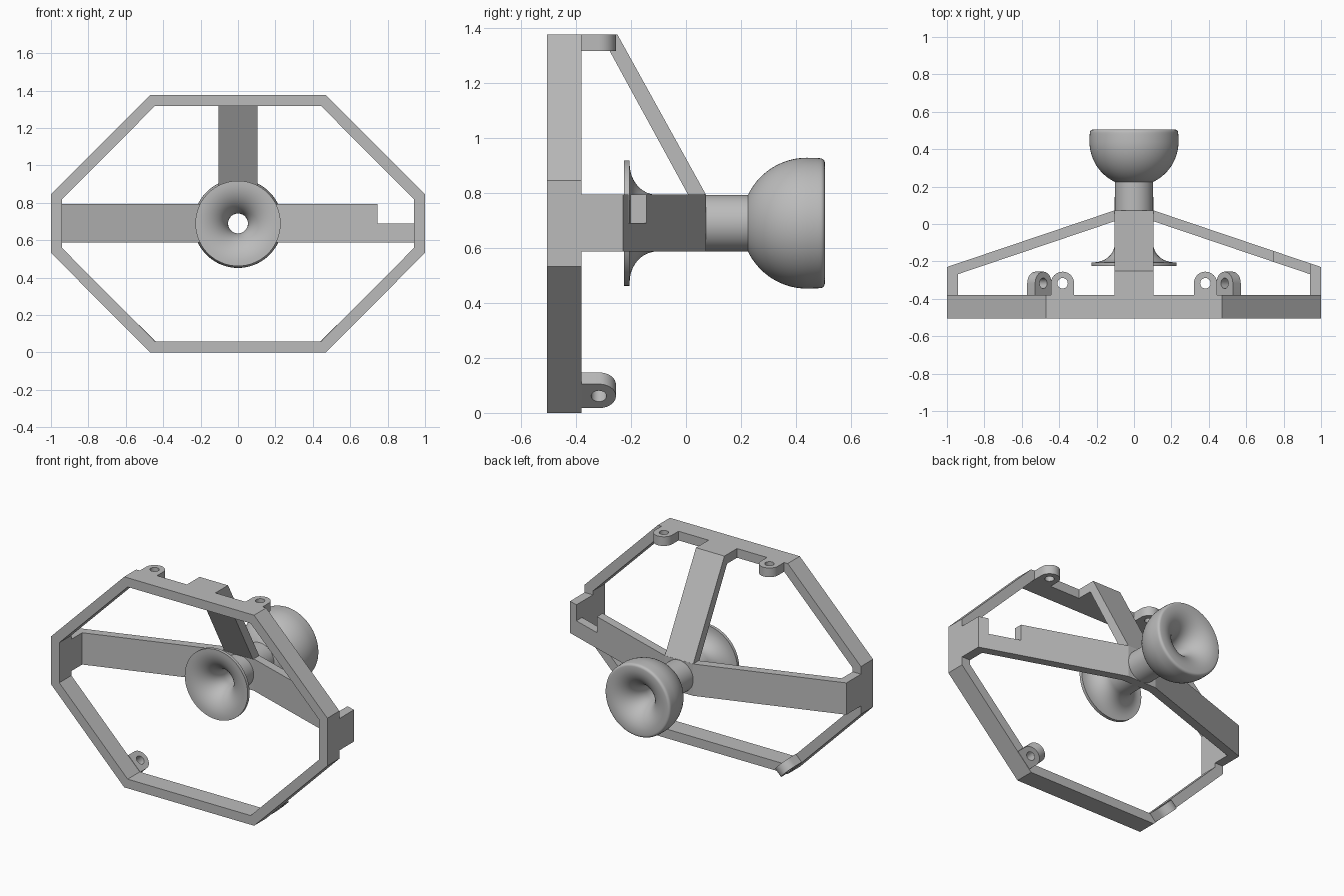
import bpy, bmesh, math
from mathutils import Vector

if "Cube" in bpy.data.objects:
    bpy.data.objects.remove(bpy.data.objects["Cube"])

grey = bpy.data.materials.new("plain grey")
grey.diffuse_color = (0.5, 0.5, 0.5, 1)
grey.use_nodes = True
grey.node_tree.nodes["Principled BSDF"].inputs["Base Color"].default_value = grey.diffuse_color
X, Y, Z = Vector((1, 0, 0)), Vector((0, 1, 0)), Vector((0, 0, 1))
AXIS_Z = 0.69          # height of the horn axis
BORE, TUBE = 0.053, 0.103


def finish(name, bm):
    bmesh.ops.recalc_face_normals(bm, faces=bm.faces)
    mesh = bpy.data.meshes.new(name)
    bm.to_mesh(mesh)
    bm.free()
    mesh.materials.append(grey)
    ob = bpy.data.objects.new(name, mesh)
    bpy.context.collection.objects.link(ob)
    return ob


def smooth(ob, degrees=35):
    bpy.ops.object.select_all(action='DESELECT')
    ob.select_set(True)
    bpy.context.view_layer.objects.active = ob
    bpy.ops.object.shade_smooth_by_angle(angle=math.radians(degrees))


def prism(name, loops, origin, u, v, w):
    """Extrude an outline (first loop) with holes (other loops) along w."""
    bm = bmesh.new()
    edges = []
    for loop in loops:
        vs = [bm.verts.new(origin + u * a + v * b) for a, b in loop]
        edges += [bm.edges.new((vs[i - 1], vs[i])) for i in range(len(vs))]
    bmesh.ops.triangle_fill(bm, use_beauty=True, use_dissolve=False, edges=edges)
    ext = bmesh.ops.extrude_face_region(bm, geom=bm.faces[:], use_keep_orig=True)
    bmesh.ops.translate(bm, vec=w, verts=[g for g in ext['geom'] if isinstance(g, bmesh.types.BMVert)])
    return finish(name, bm)


def arc(cx, cy, rx, ry, a0, a1, n):
    angles = [math.radians(a0 + (a1 - a0) * i / n) for i in range(n + 1)]
    return [(cx + rx * math.cos(a), cy + ry * math.sin(a)) for a in angles]


def lathe(name, profile, steps=64):
    """Spin a closed (radius, y) profile around the horn axis."""
    bm = bmesh.new()
    rings = []
    for k in range(steps):
        a = 2 * math.pi * k / steps
        rings.append([bm.verts.new((r * math.cos(a), y, AXIS_Z + r * math.sin(a))) for r, y in profile])
    for k in range(steps):
        p, q = rings[k - 1], rings[k]
        for i in range(len(profile)):
            bm.faces.new((p[i - 1], p[i], q[i], q[i - 1]))
    ob = finish(name, bm)
    smooth(ob)
    return ob


def cut(ob, cutter):
    mod = ob.modifiers.new("cut", 'BOOLEAN')
    mod.operation, mod.solver, mod.object = 'DIFFERENCE', 'EXACT', cutter
    cutter.hide_render = True
    cutter.hide_set(True)


def octagon(x, xc, z0, z1, z2, z3):
    return [(-xc, z0), (xc, z0), (x, z1), (x, z2), (xc, z3), (-xc, z3), (-x, z2), (-x, z1)]


# Octagonal frame
prism("frame", [octagon(1, 0.47, 0, 0.533, 0.845, 1.377),
                octagon(0.94, 0.445, 0.06, 0.558, 0.82, 1.317)],
      Vector((0, -0.505, 0)), X, Z, Y * 0.125)

# Swept side arms with end walls
back = [(-1, -0.38), (-1, -0.23), (-TUBE, 0.073), (TUBE, 0.073), (1, -0.23), (1, -0.38)]
inner = [(0.94, -0.38), (0.94, -0.268), (TUBE, 0.015), (-TUBE, 0.015), (-0.94, -0.268), (-0.94, -0.38)]
arms = prism("side_arms", [back + inner], Vector((0, 0, 0.587)), X, Y, Z * 0.208)

# Notch in one arm, and the bore through the centre
notch = prism("notch_cutter", [[(0.745, -0.34), (0.94, -0.34), (0.94, 0), (0.745, 0)]],
              Vector((0, 0, 0.69)), X, Y, Z * 0.2)
bore = prism("bore_cutter", [arc(0, 0, 0.085, 0.085, 0, 354.375, 63)],
             Vector((0, -0.1, AXIS_Z)), X, Z, Y * 0.3)
cut(arms, notch)
cut(arms, bore)

# Slanted top strut
prism("top_strut", [[(-0.38, 1.317), (-0.38, 1.377), (-0.25, 1.377), (0.073, 0.793),
                     (0.008, 0.793), (-0.278, 1.317)]],
      Vector((-TUBE, 0, 0)), Y, Z, X * (2 * TUBE))

# Mounting lugs: round-ended tabs with a hole
tab = [(0.062, 0)] + arc(0, 0.063, 0.062, 0.062, 0, 180, 20) + [(-0.062, 0)]
hole = arc(0, 0.063, 0.028, 0.028, 0, 345, 23)
for side, word in ((-1, "left"), (1, "right")):
    top = prism("top_lug_" + word, [tab, hole], Vector((side * 0.382, -0.38, 1.317)), X, Y, Z * 0.06)
    along = Vector((side, 0, 1)).normalized()
    inward = Vector((-side, 0, 1)).normalized()
    low = prism("lower_lug_" + word, [tab, hole], Vector((side * 0.527, -0.38, 0.061)),
                along, Y, inward * 0.06)
    smooth(top)
    smooth(low)

# Flared front horn with its tube
front = [(BORE, 0.08)] + arc(0.213, -0.07, 0.16, 0.155, 180, 270, 16)
front += [(0.228, -0.225), (0.228, -0.205)]
front += arc(0.215, -0.105, 0.112, 0.1, 270, 180, 12) + [(TUBE, 0.08)]
lathe("front_horn", front)

# Rear tube and rounded bell
rear = [(TUBE, 0.07)] + arc(0, 0.44, 0.238, 0.238, -64.4, 0, 18)
rear += [(0.237, 0.478)] + arc(0.22, 0.488, 0.016, 0.017, 0, 90, 5)
rear += arc(0.205, 0.335, 0.152, 0.17, 90, 180, 18) + [(BORE, 0.07)]
lathe("rear_bell", rear)
